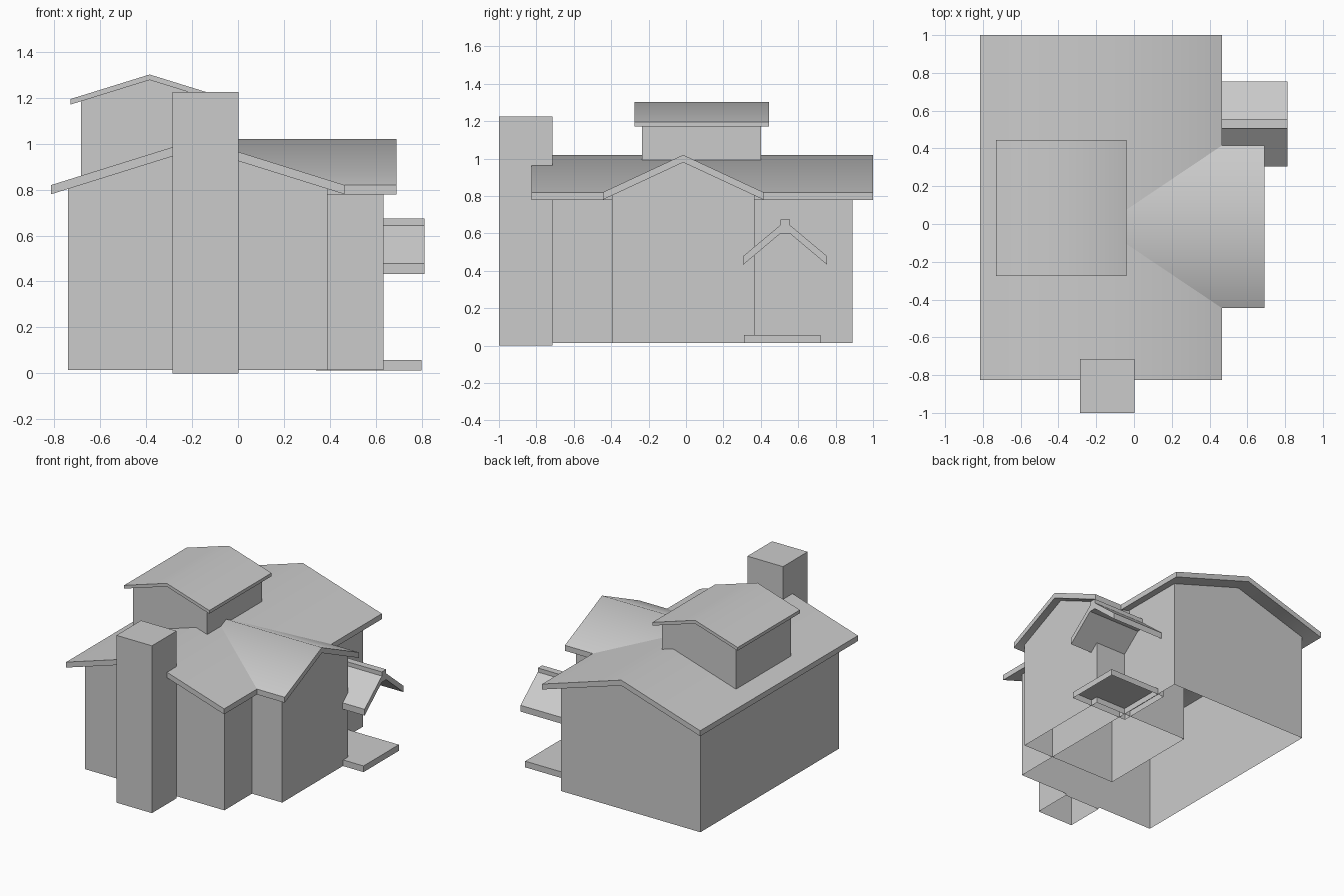
import bpy, bmesh, math

if "Cube" in bpy.data.objects:
    bpy.data.objects.remove(bpy.data.objects["Cube"])


def prism(name, profile, axis, a, b, open_base=False, smooth=False):
    """Extrude a (horizontal, z) profile along axis from a to b.
    With open_base the first profile edge gets no face."""
    bm = bmesh.new()

    def ring(t):
        return [bm.verts.new((t, h, z) if axis == 'X' else (h, t, z))
                for h, z in profile]
    r0, r1 = ring(a), ring(b)
    bm.faces.new(r0)
    bm.faces.new(r1[::-1])
    n = len(profile)
    for i in range(1 if open_base else 0, n):
        j = (i + 1) % n
        bm.faces.new((r0[j], r0[i], r1[i], r1[j]))
    # flip the windings when the first cap points into the prism
    bm.normal_update()
    k = 0 if axis == 'X' else 1
    bm.faces.ensure_lookup_table()
    if bm.faces[0].normal[k] * (b - a) > 0:
        bmesh.ops.reverse_faces(bm, faces=bm.faces[:])
    mesh = bpy.data.meshes.new(name)
    bm.to_mesh(mesh)
    bm.free()
    obj = bpy.data.objects.new(name, mesh)
    bpy.context.collection.objects.link(obj)
    if smooth:
        bpy.ops.object.select_all(action='DESELECT')
        obj.select_set(True)
        bpy.context.view_layer.objects.active = obj
        bpy.ops.object.shade_smooth_by_angle(angle=math.radians(55))
    return obj


def gabled(name, axis, mid, half_wall, wall, base, half_roof, roof, eave, peak, thick):
    """Bottomless gabled block plus an overhanging roof slab."""
    under = peak - thick
    wall_top = under - (peak - eave) / half_roof * half_wall
    l, r = mid - half_wall, mid + half_wall
    prism(name + "_walls", [(l, base), (r, base), (r, wall_top), (mid, under), (l, wall_top)],
          axis, *wall, open_base=True)
    l, r = mid - half_roof, mid + half_roof
    prism(name + "_roof", [(l, eave - thick), (mid, under), (r, eave - thick),
                           (r, eave), (mid, peak), (l, eave)],
          axis, *roof, smooth=True)


def box(name, x, y, z):
    """Bottomless box."""
    prism(name, [(x[0], z[0]), (x[1], z[0]), (x[1], z[1]), (x[0], z[1])],
          'Y', *y, open_base=True)


# Main house, side wing and raised upper storey
gabled("house", 'Y', -0.175, 0.565, (-0.715, 0.89), 0.015,
       0.64, (-0.825, 1.0), 0.82, 1.02, 0.04)
gabled("wing", 'X', -0.015, 0.38, (-0.137, 0.635), 0.015,
       0.43, (-0.17, 0.69), 0.82, 1.02, 0.04)
gabled("upper_storey", 'Y', -0.385, 0.30, (-0.235, 0.40), 0.84,
       0.345, (-0.275, 0.445), 1.195, 1.302, 0.024)

# Chimney and porch step
box("chimney", (-0.285, 0.003), (-1.0, -0.715), (0.0, 1.225))
box("porch_step", (0.34, 0.80), (0.31, 0.718), (0.013, 0.058))

# Porch canopy with square ridge cap: half profile mirrored about its centre
half = [(0.025, 0.60), (0.225, 0.432), (0.225, 0.478), (0.025, 0.645), (0.025, 0.675)]
mid = 0.53
canopy = [(mid + h, z) for h, z in half] + [(mid - h, z) for h, z in reversed(half)]
prism("porch_canopy", canopy, 'X', 0.36, 0.812)
